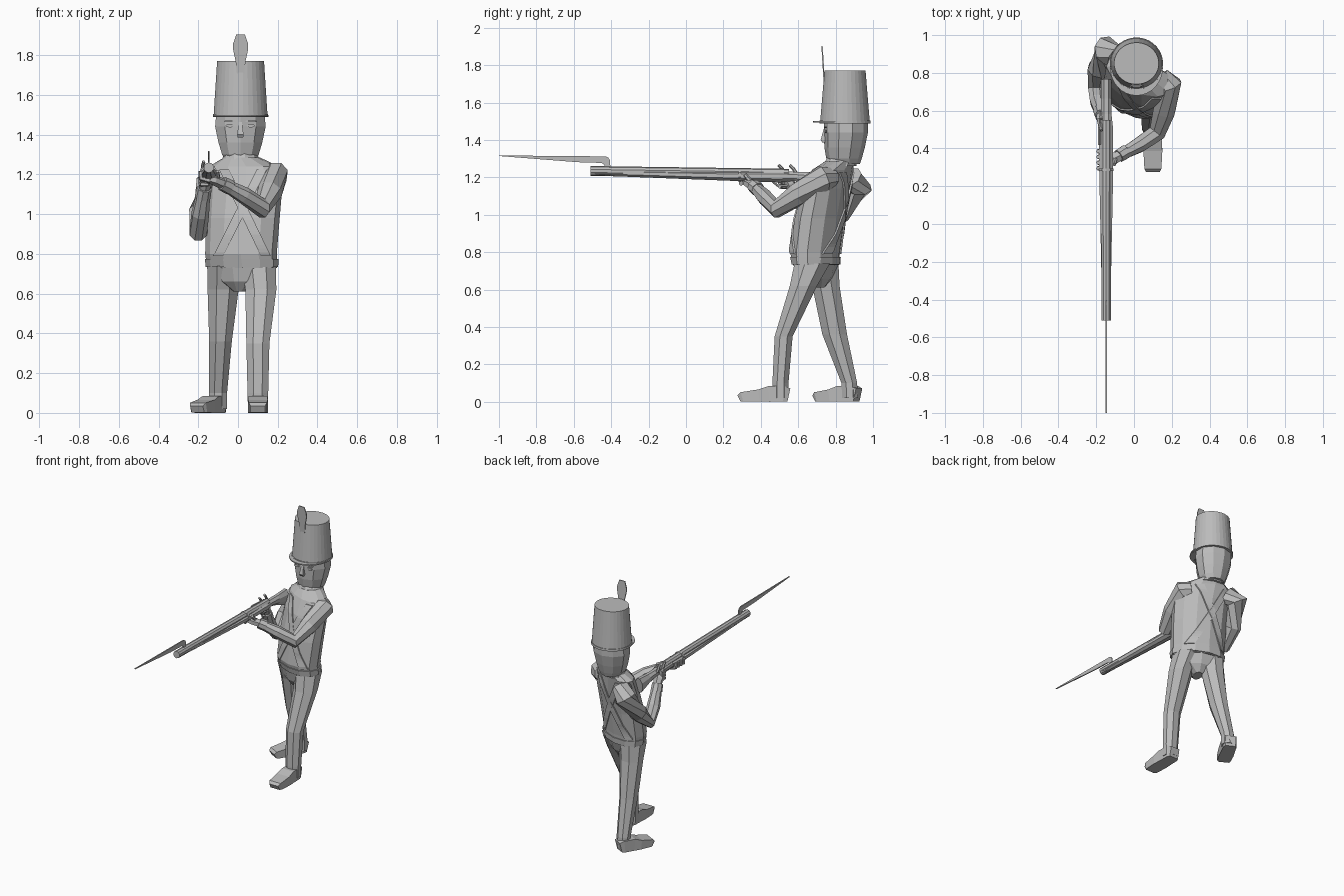
import bpy
import bmesh
from math import sin, cos, pi
from mathutils import Vector
from mathutils.bvhtree import BVHTree

cube = bpy.data.objects.get("Cube")
if cube:
    bpy.data.objects.remove(cube, do_unlink=True)

grey = bpy.data.materials.new("plain grey")
grey.use_nodes = True
GREY = (0.5, 0.5, 0.5, 1)
grey.diffuse_color = GREY
grey.node_tree.nodes["Principled BSDF"].inputs["Base Color"].default_value = GREY


def finish(name, bm):
    bmesh.ops.recalc_face_normals(bm, faces=bm.faces)
    mesh = bpy.data.meshes.new(name)
    bm.to_mesh(mesh)
    bm.free()
    mesh.materials.append(grey)
    obj = bpy.data.objects.new(name, mesh)
    bpy.context.collection.objects.link(obj)
    return obj


def loft(name, rings):
    """Skin a list of equal rings and cap both ends."""
    bm = bmesh.new()
    rows = [[bm.verts.new((p.x, p.y, max(p.z, 0))) for p in r] for r in rings]
    n = len(rows[0])
    for a, b in zip(rows, rows[1:]):
        for i in range(n):
            j = (i + 1) % n
            bm.faces.new((a[i], a[j], b[j], b[i]))
    bm.faces.new(rows[0])
    bm.faces.new(rows[-1])
    return finish(name, bm)


def ring(c, u, v, ru, rv, n):
    k = 1 / cos(pi / n)
    return [c + u * ru * k * cos(2 * pi * (i + .5) / n)
            + v * rv * k * sin(2 * pi * (i + .5) / n) for i in range(n)]


def stack(name, levels, n):
    """Horizontal sections: x, y, z, half width, half depth, twist."""
    rings = []
    for x, y, z, rx, ry, *tw in levels:
        t = tw[0] if tw else 0
        u, v = Vector((cos(t), sin(t), 0)), Vector((-sin(t), cos(t), 0))
        rings.append(ring(Vector((x, y, z)), u, v, rx, ry, n))
    return loft(name, rings)


def limb(name, points, n=8):
    """Sections square to a path: x, y, z, half width, optional half height."""
    pts = [Vector(p[:3]) for p in points]
    rings = []
    for i, p in enumerate(points):
        a, b = pts[max(i - 1, 0)], pts[min(i + 1, len(pts) - 1)]
        if 0 < i < len(pts) - 1:
            t = (pts[i] - a).normalized() + (b - pts[i]).normalized()
        else:
            t = b - a
        t.normalize()
        side = t.cross(Vector((0, 0, 1))).normalized()
        rings.append(ring(pts[i], side, side.cross(t), p[3], p[-1], n))
    return loft(name, rings)


def plate(name, outline, move):
    """Extrude a flat outline by a vector."""
    bm = bmesh.new()
    face = bm.faces.new([bm.verts.new(p) for p in outline])
    new = bmesh.ops.extrude_face_region(bm, geom=[face])["geom"]
    bmesh.ops.translate(bm, vec=move, verts=[g for g in new if isinstance(g, bmesh.types.BMVert)])
    return finish(name, bm)


# Body, turned so that the left shoulder leads
TURN = -.4
torso = stack("torso", [
    (.02, .695, .73, .178, .108, TURN), (.015, .69, .8, .182, .12, TURN),
    (.025, .715, .98, .187, .12, TURN), (.035, .75, 1.14, .192, .11, TURN),
    (.03, .785, 1.24, .182, .088, TURN), (.02, .82, 1.285, .09, .075, TURN)], 12)
stack("pelvis", [(.015, .69, .61, .03, .05, TURN), (.015, .69, .66, .11, .085, TURN),
                 (.015, .695, .74, .172, .105, TURN)], 10)
stack("waist_belt", [(.02, .695, .735, .185, .115, TURN), (.018, .692, .775, .187, .122, TURN)], 12)
stack("collar", [(.015, .82, 1.26, .1, .085, TURN), (.012, .835, 1.31, .075, .075, TURN)], 10)

# Crossed chest straps laid on the front and back of the coat
tree = BVHTree.FromObject(torso, bpy.context.evaluated_depsgraph_get())


def strap(name, start, end, face):
    bm = bmesh.new()
    last = None
    steps = 24
    for i in range(steps + 1):
        f = i / steps
        row = []
        for off in (-.025, .025):
            x = start[0] + (end[0] - start[0]) * f + off
            z = start[1] + (end[1] - start[1]) * f
            hit = tree.ray_cast(Vector((x, .75 + face, z)), Vector((0, -face, 0)))[0]
            row += [bm.verts.new(hit + Vector((0, face * d, 0))) for d in (-.005, .009)]
        row = [row[0], row[1], row[3], row[2]]
        if last:
            for k in range(4):
                bm.faces.new((last[k], last[(k + 1) % 4], row[(k + 1) % 4], row[k]))
        else:
            bm.faces.new(row)
        last = row
    bm.faces.new(last)
    finish(name, bm)


for label, face in (("front", -1), ("back", 1)):
    strap(label + "_strap_left", (.12, 1.225), (-.1, .79), face)
    strap(label + "_strap_right", (-.07, 1.225), (.14, .79), face)

# Legs and boots
stack("left_leg", [(.105, .675, .74, .085, .095), (.115, .628, .62, .078, .073),
                   (.1, .522, .35, .058, .048), (.1, .505, .1, .052, .043),
                   (.1, .505, .02, .05, .043)], 8)
stack("right_leg", [(-.07, .72, .74, .085, .095), (-.075, .748, .62, .078, .073),
                    (-.088, .795, .36, .057, .066), (-.1, .873, .1, .045, .042),
                    (-.1, .877, .02, .045, .042)], 8)


def boot(name, heel, toe):
    pts = []
    for f, w, h in ((0, .036, .036), (.1, .045, .042), (.4, .047, .042),
                    (.6, .05, .033), (.94, .045, .026), (1, .036, .018)):
        x, y = (heel[k] + (toe[k] - heel[k]) * f for k in (0, 1))
        pts.append((x, y, h, w, h))
    limb(name, pts, 4)


boot("left_boot", (.1, .55), (.1, .283))
boot("right_boot", (-.09, .918), (-.205, .7))

# Arms and hands
limb("left_arm", [(.14, .78, 1.2, .05), (.185, .735, 1.195, .066), (.16, .6, 1.11, .058),
                  (.122, .483, 1.03, .046), (.03, .42, 1.095, .04), (-.07, .365, 1.15, .028)])
limb("left_cuff", [(-.04, .385, 1.135, .036), (-.08, .36, 1.155, .034)])
limb("left_palm", [(-.07, .365, 1.15, .025), (-.12, .34, 1.17, .032, .022),
                   (-.165, .33, 1.18, .028, .016)], 6)
limb("right_arm", [(-.09, .88, 1.2, .06), (-.145, .92, 1.145, .07), (-.185, .82, 1.01, .058),
                   (-.2, .72, .91, .043), (-.19, .65, 1.0, .042), (-.17, .575, 1.13, .03)])
limb("right_cuff", [(-.178, .6, 1.085, .037), (-.17, .575, 1.13, .035)])
limb("right_palm", [(-.17, .58, 1.12, .024), (-.165, .555, 1.165, .032, .026),
                    (-.16, .54, 1.195, .026, .022)], 6)
for i in range(4):
    y = .295 + .03 * i
    limb("left_finger", [(-.14, y, 1.168, .012), (-.185, y, 1.18, .012), (-.19, y, 1.215, .009)], 6)
    z = 1.15 + .02 * i
    limb("right_finger", [(-.185, .56, z, .011), (-.18, .51, z, .011), (-.145, .5, z, .008)], 6)
limb("left_thumb", [(-.1, .35, 1.17, .012), (-.105, .315, 1.215, .009)], 6)

# Head and face
stack("head", [(.012, .85, 1.27, .075, .075), (.012, .845, 1.3, .092, .09),
               (.012, .848, 1.36, .11, .103), (.012, .855, 1.44, .127, .112),
               (.012, .855, 1.5, .122, .112)], 10)
stack("nose", [(.012, .745, 1.385, .014, .016), (.012, .738, 1.4, .016, .018),
               (.012, .75, 1.465, .008, .012)], 4)
for s in (-1, 1):
    cx = .012 + .052 * s
    for part, z, w, h in (("eye", 1.445, .022, .009), ("brow", 1.468, .03, .005)):
        plate(part, [(cx + w * cos(a * pi / 4), .741, z + h * sin(a * pi / 4))
                     for a in range(8)], (0, .009, 0))

# Tall hat with band, peak and plume
HX, HY = .013, .85
stack("hat", [(HX, HY, 1.49, .136, .133), (HX, HY, 1.77, .118, .11)], 32)
stack("hat_band", [(HX, HY, 1.488, .14, .137), (HX, HY, 1.503, .139, .136)], 32)
plate("hat_peak", [(HX + .14 * cos(a), .83 + .15 * sin(a), 1.492)
                   for a in (pi + pi * i / 16 for i in range(17))], (0, 0, .008))
half = [(.018, 1.7), (.025, 1.77), (.038, 1.83), (.037, 1.86), (.022, 1.903)]
outline = [(HX + w, z) for w, z in half] + [(HX - w, z) for w, z in reversed(half)]
plate("plume", [(x, .736 - (z - 1.7) * .06, z) for x, z in outline], (0, .007, 0))

# Musket: stock, barrel, band, lock
GX = -.147
limb("stock", [(GX, -.49, 1.226, .021, .016), (GX, .28, 1.206, .037, .026),
               (GX, .5, 1.205, .037, .032), (GX, .58, 1.205, .028, .024),
               (GX, .66, 1.195, .027, .034), (GX, .76, 1.18, .028, .055)])
limb("barrel", [(GX, -.51, 1.234, .025), (GX, .3, 1.222, .026), (GX, .55, 1.218, .026)], 10)
limb("barrel_band", [(GX, .28, 1.213, .038, .036), (GX, .295, 1.213, .038, .036)], 10)
limb("lock_plate", [(GX - .035, .42, 1.215, .008, .018), (GX - .035, .56, 1.21, .008, .016)], 6)
for y in (.5, .56):
    limb("lock_hammer", [(GX - .03, y + .03, 1.22, .008), (GX - .03, y + .015, 1.245, .008),
                         (GX - .025, y - .005, 1.265, .007)], 6)
limb("trigger_guard", [(GX, .46, 1.18, .005), (GX, .49, 1.155, .005), (GX, .55, 1.155, .005),
                       (GX, .58, 1.18, .005)], 6)

# Bayonet: cranked arm and long tapering blade in one flat plate
edge = [(-1, 1.317), (-.43, 1.312), (-.415, 1.305), (-.406, 1.29), (-.404, 1.24),
        (-.435, 1.24), (-.435, 1.265), (-.45, 1.277), (-.58, 1.281), (-1, 1.314)]
plate("bayonet", [(GX - .004, y, z) for y, z in edge], (.008, 0, 0))
